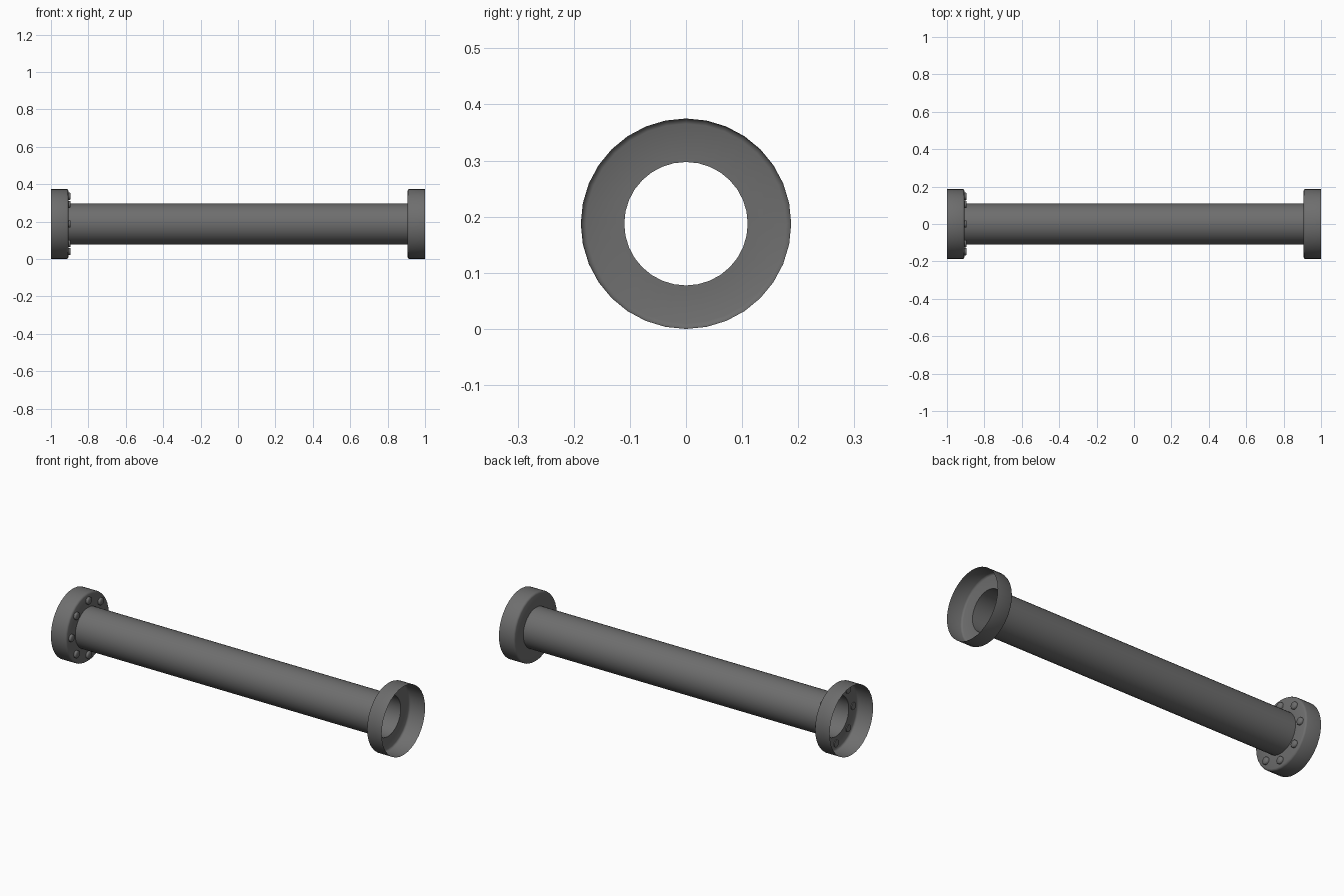
import bpy, bmesh, math

if "Cube" in bpy.data.objects:
    bpy.data.objects.remove(bpy.data.objects["Cube"])

CZ = 0.1875      # axis height
SEG = 32

# Dark grey iron
iron = bpy.data.materials.new("dark_iron")
iron.diffuse_color = (0.155, 0.155, 0.155, 1.0)
iron.use_nodes = True
iron.node_tree.nodes["Principled BSDF"].inputs["Base Color"].default_value = iron.diffuse_color


def make_object(name, bm, angle=35):
    me = bpy.data.meshes.new(name)
    bm.to_mesh(me)
    bm.free()
    me.materials.append(iron)
    ob = bpy.data.objects.new(name, me)
    bpy.context.collection.objects.link(ob)
    bpy.ops.object.select_all(action='DESELECT')
    ob.select_set(True)
    bpy.context.view_layer.objects.active = ob
    bpy.ops.object.shade_smooth_by_angle(angle=math.radians(angle))
    return ob


def revolve(bm, profile, segments, cy=0.0, cz=CZ):
    """Spin (x, radius) points about a line parallel to x; ends stay open."""
    rings = []
    for x, r in profile:
        rings.append([bm.verts.new((x, cy + r * math.cos(2 * math.pi * i / segments),
                                    cz + r * math.sin(2 * math.pi * i / segments)))
                      for i in range(segments)])
    for a, b in zip(rings, rings[1:]):
        for i in range(segments):
            j = (i + 1) % segments
            bm.faces.new((a[i], a[j], b[j], b[i]))
    return rings


# Thin-walled pipe flaring into an open cup flange at each end
half = [(0.907, 0.11), (0.907, 0.178), (0.910, 0.1845), (0.9165, 0.1875), (1.0, 0.1875)]
profile = [(-x, r) for x, r in reversed(half)] + half
bm = bmesh.new()
revolve(bm, profile, SEG)
bmesh.ops.recalc_face_normals(bm, faces=bm.faces)
make_object("flanged_pipe", bm, 60)

# Ring of eight bolts through the left flange
bm = bmesh.new()
for k in range(8):
    a = k * math.pi / 4
    rings = revolve(bm, [(-0.911, 0.02), (-0.898, 0.02), (-0.895, 0.017)], 10,
                    0.148 * math.cos(a), CZ + 0.148 * math.sin(a))
    bm.faces.new(rings[0])
    bm.faces.new(rings[-1])
bmesh.ops.recalc_face_normals(bm, faces=bm.faces)
make_object("flange_bolts", bm, 60)
